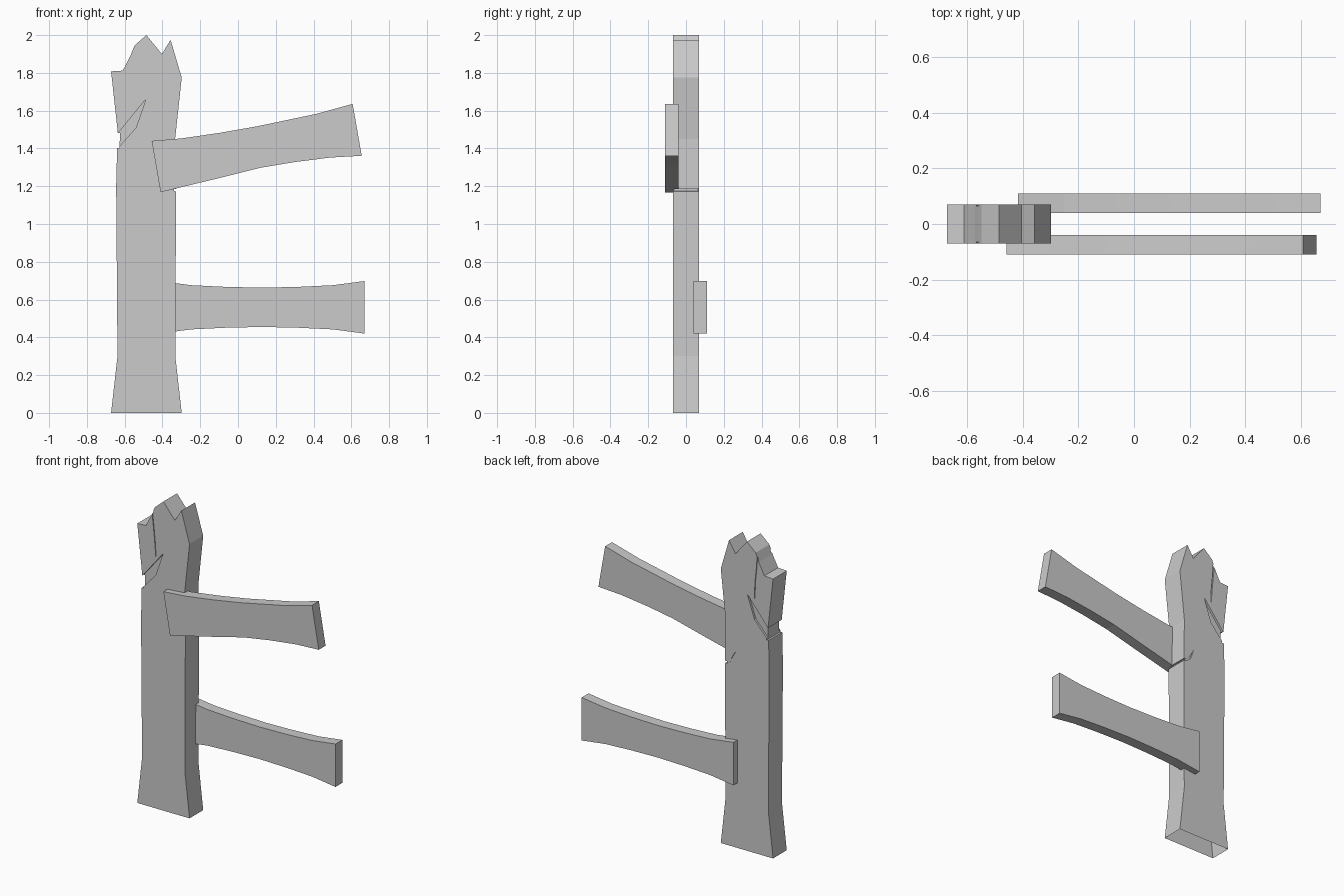
import bpy, bmesh

if "Cube" in bpy.data.objects:
    bpy.data.objects.remove(bpy.data.objects["Cube"])


def slab(name, outline, y0, y1):
    """Extrude an (x, z) outline between two y positions."""
    bm = bmesh.new()
    face = bm.faces.new([bm.verts.new((x, y0, z)) for x, z in outline])
    ext = bmesh.ops.extrude_face_region(bm, geom=[face])
    moved = [g for g in ext["geom"] if isinstance(g, bmesh.types.BMVert)]
    bmesh.ops.translate(bm, verts=moved, vec=(0, y1 - y0, 0))
    bmesh.ops.recalc_face_normals(bm, faces=bm.faces)
    mesh = bpy.data.meshes.new(name)
    bm.to_mesh(mesh)
    bm.free()
    ob = bpy.data.objects.new(name, mesh)
    bpy.context.collection.objects.link(ob)
    return ob


def carve(target, outline, y0, y1):
    """Subtract a slab from the target and discard the cutter."""
    cutter = slab("cutter", outline, y0, y1)
    cutter.hide_render = True
    mod = target.modifiers.new("carve", "BOOLEAN")
    mod.operation = "DIFFERENCE"
    mod.solver = "EXACT"
    mod.object = cutter
    bpy.context.view_layer.objects.active = target
    bpy.ops.object.modifier_apply(modifier=mod.name)
    bpy.data.objects.remove(cutter)


# Post with a flared foot and splintered top
post = slab("post", [
    (-0.672, 0), (-0.298, 0), (-0.332, 0.30), (-0.328, 1.17), (-0.333, 1.45),
    (-0.298, 1.775), (-0.357, 1.975), (-0.403, 1.90), (-0.485, 2.0),
    (-0.548, 1.945), (-0.57, 1.89), (-0.61, 1.812), (-0.672, 1.808),
    (-0.636, 1.48), (-0.64, 1.40), (-0.645, 1.20), (-0.638, 0.30)], -0.07, 0.07)

# Splintered wedge, long crack and short crack, on both faces
wedge = [(-0.70, 1.401), (-0.637, 1.401), (-0.54, 1.51), (-0.487, 1.662),
         (-0.634, 1.482), (-0.70, 1.482)]
long_crack = [(-0.572, 1.95), (-0.558, 1.83), (-0.55, 1.75), (-0.538, 1.61),
              (-0.542, 1.75), (-0.551, 1.83), (-0.56, 1.95)]
short_crack = [(-0.31, 1.165), (-0.35, 1.18), (-0.38, 1.20), (-0.405, 1.27),
               (-0.372, 1.212), (-0.345, 1.19), (-0.31, 1.185)]
for outline, depth in ((wedge, 0.014), (long_crack, 0.006), (short_crack, 0.006)):
    carve(post, outline, -0.1, -0.07 + depth)
    carve(post, outline, 0.07 - depth, 0.1)

# The wedge and the short crack also wrap around the post's sides
carve(post, [(-0.70, 1.402), (-0.627, 1.402), (-0.625, 1.4815), (-0.70, 1.4815)], -0.1, 0.1)
carve(post, [(-0.31, 1.168), (-0.34, 1.175), (-0.34, 1.187), (-0.31, 1.183)], -0.1, 0.1)

# The post is open underneath
bm = bmesh.new()
bm.from_mesh(post.data)
base = [f for f in bm.faces if all(v.co.z < 0.001 for v in f.verts)]
bmesh.ops.delete(bm, geom=base, context="FACES_ONLY")
bm.to_mesh(post.data)
bm.free()

# Lower rail at the back, waisted and symmetric about its middle
cx, cz = 0.127, 0.559
half = [(0.543, 0.139), (0.376, 0.117), (0.19, 0.108), (0, 0.104)]
top = half + [(-x, z) for x, z in half[-2::-1]]
slab("lower_rail", [(cx + x, cz + z) for x, z in top]
     + [(cx + x, cz - z) for x, z in reversed(top)], 0.04, 0.11)

# Upper rail at the front, tilted and sagging
slab("upper_rail", [
    (-0.457, 1.44), (-0.30, 1.453), (-0.10, 1.482), (0.10, 1.517), (0.415, 1.583),
    (0.607, 1.636), (0.655, 1.361), (0.49, 1.352), (0.30, 1.328), (0.12, 1.298),
    (-0.10, 1.243), (-0.25, 1.207), (-0.41, 1.168)], -0.11, -0.04)
